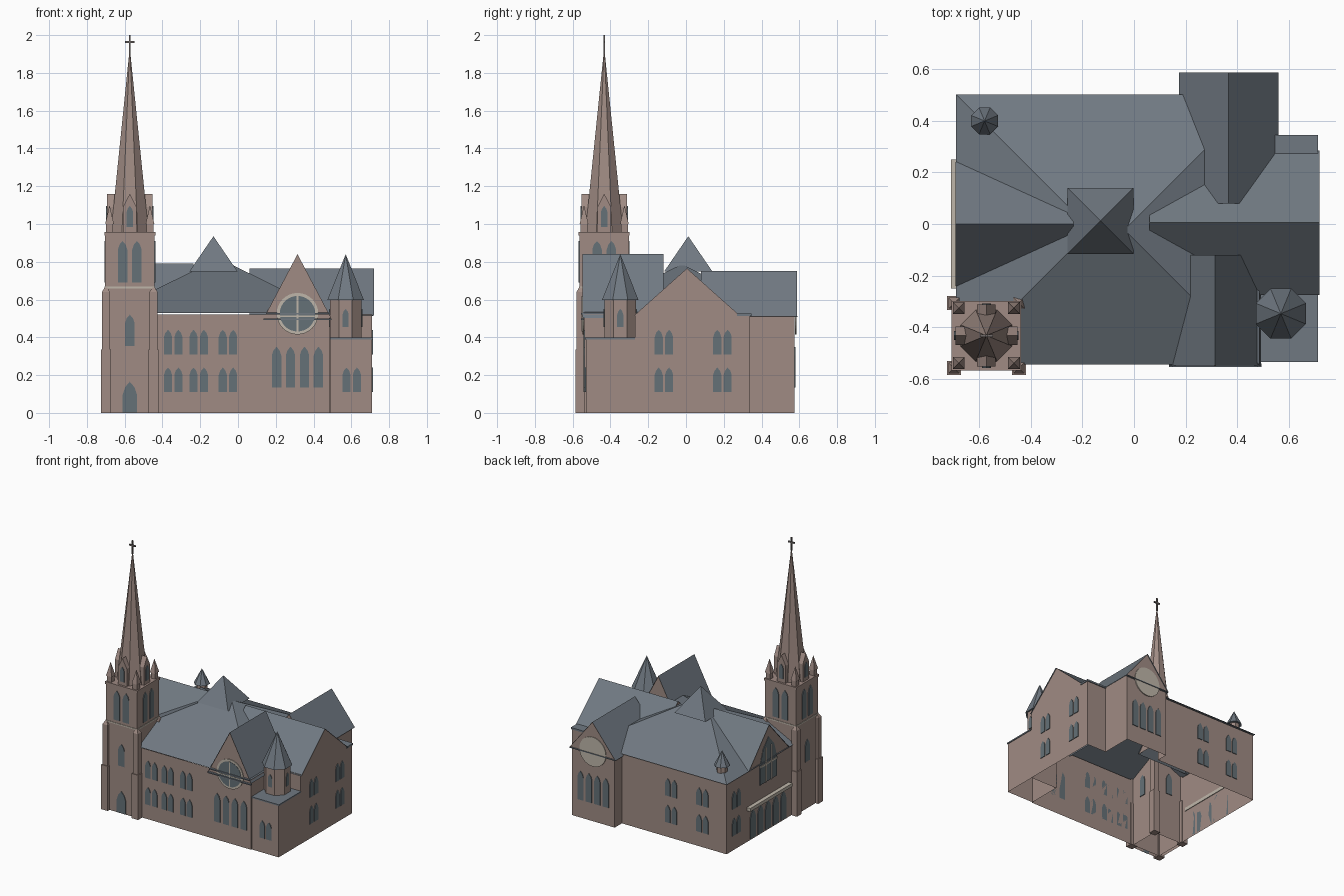
import bpy, bmesh
from math import sin, cos, pi, radians
from mathutils import Matrix, Vector

cube = bpy.data.objects.get("Cube")
if cube:
    bpy.data.objects.remove(cube, do_unlink=True)


def material(name, rgb):
    m = bpy.data.materials.new(name)
    m.use_nodes = True
    m.diffuse_color = (*rgb, 1)
    m.node_tree.nodes["Principled BSDF"].inputs["Base Color"].default_value = (*rgb, 1)
    return m


STONE = material("brown stone", (0.35, 0.26, 0.23))
SLATE = material("slate roof", (0.162, 0.19, 0.222))
GLASS = material("blue grey glass", (0.13, 0.165, 0.185))
TRIM = material("pale trim", (0.52, 0.47, 0.40))
METAL = material("grey metal", (0.17, 0.15, 0.145))


def finish(name, bm, *mats, recalc=True):
    if recalc:
        bmesh.ops.recalc_face_normals(bm, faces=bm.faces)
    mesh = bpy.data.meshes.new(name)
    bm.to_mesh(mesh)
    bm.free()
    for m in mats:
        mesh.materials.append(m)
    ob = bpy.data.objects.new(name, mesh)
    bpy.context.scene.collection.objects.link(ob)
    return ob


def add_box(bm, x, y, z, open_bottom=False):
    """Box from three (low, high) ranges."""
    lo, hi = Vector((x[0], y[0], z[0])), Vector((x[1], y[1], z[1]))
    mat = Matrix.Translation((lo + hi) / 2) @ Matrix.Diagonal((*(hi - lo), 1))
    verts = bmesh.ops.create_cube(bm, size=1, matrix=mat)["verts"]
    if open_bottom:
        faces = {f for v in verts for f in v.link_faces}
        base = [f for f in faces if f.calc_center_median().z < z[0] + 1e-5]
        bmesh.ops.delete(bm, geom=base, context='FACES_ONLY')


def box(name, mat, x, y, z, open_bottom=False):
    bm = bmesh.new()
    add_box(bm, x, y, z, open_bottom)
    return finish(name, bm, mat)


def add_cone(bm, c, n, r1, r2, z0, z1):
    """Prism or pyramid whose flat sides face the axes; r is to the flats."""
    k = 1 / cos(pi / n)
    mat = Matrix.Translation((c[0], c[1], (z0 + z1) / 2)) @ Matrix.Rotation(pi / n, 4, 'Z')
    bmesh.ops.create_cone(bm, cap_ends=True, segments=n, radius1=r1 * k, radius2=r2 * k,
                          depth=z1 - z0, matrix=mat)


def cone(name, mat, *args):
    bm = bmesh.new()
    add_cone(bm, *args)
    return finish(name, bm, mat)


def add_plate(bm, c, angle, outline, depth=0.005):
    """Thin plate on a wall facing the angle; outline is in (across, up)."""
    n, t = Vector((cos(angle), sin(angle), 0)), Vector((-sin(angle), cos(angle), 0))
    base = Vector((c[0], c[1], 0))
    f = bm.faces.new([bm.verts.new(base + t * u + Vector((0, 0, z))) for u, z in outline])
    top = bmesh.ops.extrude_face_region(bm, geom=[f])["geom"]
    bmesh.ops.translate(bm, vec=n * depth, verts=[v for v in top if isinstance(v, bmesh.types.BMVert)])


def arch(w, z0, z1):
    h, s = w * 0.9, w / 2
    return [(-s, z0), (s, z0), (s, z1 - h), (s * 0.65, z1 - h * 0.42), (0, z1),
            (-s * 0.65, z1 - h * 0.42), (-s, z1 - h)]


def windows(name, angle, places, w, *levels):
    bm = bmesh.new()
    for c in places:
        for z0, z1 in levels:
            add_plate(bm, c, angle, arch(w, z0, z1))
    return finish(name, bm, GLASS)


def gable(name, axis, mid, half, eave, ridge, lo, hi):
    """Pitched roof along an axis, with stone gable ends set just inside."""
    def p(along, across, z):
        return (along, across, z) if axis == 'X' else (across, along, z)
    bm = bmesh.new()
    for s in (-1, 1):
        bm.faces.new([bm.verts.new(p(a, mid + s * o, z)) for a, o, z in
                      ((lo, half, eave), (hi, half, eave), (hi, 0, ridge), (lo, 0, ridge))])
    for a in (lo + 0.008, hi - 0.008):
        f = bm.faces.new([bm.verts.new(p(a, mid + o, z)) for o, z in
                          ((-half, eave), (half, eave), (0, ridge))])
        f.material_index = 1
    return finish(name, bm, SLATE, STONE)


FRONT, RIGHT, BACK, LEFT = -pi / 2, 0, pi / 2, pi
SIDES = (FRONT, RIGHT, BACK, LEFT)

# Walls of the hall, open above and below
bm = bmesh.new()
plan = [(-.68, -.537), (.485, -.537), (.485, -.27), (.71, -.27), (.71, .34),
        (.545, .34), (.545, .575), (.19, .575), (.19, .49), (-.68, .49)]
rings = [[bm.verts.new((x, y, z)) for x, y in plan] for z in (0, .522)]
for i in range(len(plan)):
    j = (i + 1) % len(plan)
    bm.faces.new((rings[0][i], rings[0][j], rings[1][j], rings[1][i]))
finish("hall_walls", bm, STONE)

# Hipped main roof
bm = bmesh.new()
x0, x1, y0, y1, eave = -.69, .487, -.546, .502, .528
run, mid = (y1 - y0) / 2, (y0 + y1) / 2
a, b, c, d = [bm.verts.new((x, y, eave)) for x, y in ((x0, y0), (x1, y0), (x1, y1), (x0, y1))]
e, f = [bm.verts.new((x, mid, .787)) for x in (x0 + run, x1 - run)]
for face in ((a, b, f, e), (b, c, f), (c, d, e, f), (d, a, e)):
    bm.faces.new(face)
finish("main_roof", bm, SLATE)

# Cross gables, roof cap and small roof spire
gable("front_gable", 'Y', .315, .178, .503, .84, -.549, -.12)
gable("back_gable", 'Y', .3675, .1925, .51, .75, .08, .588)
gable("right_gable", 'X', .005, .28, .515, .765, .06, .72)
gable("left_gable", 'X', 0, .24, .53, .79, -.692, -.235)
cone("roof_cap", SLATE, (-.13, .012), 4, .128, 0, .748, .935)
cone("small_spire_base", STONE, (-.58, .4), 8, .035, .035, .55, .62)
cone("small_spire", SLATE, (-.58, .4), 8, .052, 0, .61, .72)
box("back_corner_roof", SLATE, (.545, .715), (.27, .346), (.512, .525))

# Corner block with its turret
box("corner_block", STONE, (.486, .709), (-.53, -.271), (0, .39), True)
box("corner_block_roof", SLATE, (.486, .714), (-.535, -.27), (.388, .398))
TURRET = (.57, -.348)
cone("turret", STONE, TURRET, 8, .084, .084, .395, .6)
cone("turret_roof", SLATE, TURRET, 8, .097, 0, .597, .84)
for i in range(8):
    ang = i * pi / 4
    spot = (TURRET[0] + .083 * cos(ang), TURRET[1] + .083 * sin(ang))
    if i % 2 == 0:
        windows("turret_window", ang, [spot], .032, (.455, .55))

# Hall windows
LOW, HIGH, TALL = (.11, .24), (.31, .44), (.135, .35)
def pairs(*centres):
    return [m + s * .0275 for m in centres for s in (-1, 1)]
windows("front_windows", FRONT, [(x, -.537) for x in pairs(-.343, -.208, -.053)], .043, LOW, HIGH)
windows("front_tall_windows", FRONT, [(.315 + i * .074, -.537) for i in (-1.5, -.5, .5, 1.5)], .05, TALL)
windows("corner_windows", FRONT, [(x, -.53) for x in pairs(.602)], .043, LOW)
windows("right_windows", RIGHT, [(.71, y) for y in pairs(-.117, .193)], .043, LOW, HIGH)
windows("back_windows", BACK, [(x, .49) for x in pairs(-.22, -.48)], .043, LOW, HIGH)
windows("back_tall_windows", BACK, [(.3675 + i * .07, .575) for i in (-1.5, -.5, .5, 1.5)], .05, TALL)
windows("left_windows", LEFT, [(-.68, y) for y in pairs(.375)], .043, LOW, HIGH)

# Left entrance and its great window
windows("entrance_doors", LEFT, [(-.68, i * .09) for i in range(-2, 3)], .065, (.01, .22))
box("entrance_canopy", TRIM, (-.71, -.675), (-.25, .25), (.235, .26))
windows("great_window", LEFT, [(-.682, 0)], .2, (.37, .7))
bm = bmesh.new()
for y in (-.035, .035):
    add_box(bm, (-.692, -.682), (y - .005, y + .005), (.37, .63))
add_box(bm, (-.692, -.682), (-.1, .1), (.5, .512))
finish("great_window_bars", bm, TRIM)

# Round windows in the front and back gables
def disc(r, cz, n=32):
    return [(r * cos(2 * pi * i / n), cz + r * sin(2 * pi * i / n)) for i in range(n)]
for name, mat, r, dep in (("rose_ring", TRIM, .11, .006), ("rose_glass", GLASS, .094, .008)):
    bm = bmesh.new()
    add_plate(bm, (.315, -.541), FRONT, disc(r, .525), dep)
    finish(name, bm, mat)
bm = bmesh.new()
add_box(bm, (.311, .319), (-.552, -.545), (.43, .62))
add_box(bm, (.22, .41), (-.552, -.545), (.508, .515))
finish("rose_bars", bm, TRIM)
bm = bmesh.new()
for z, h in ((.495, .18), (.526, .165)):
    add_box(bm, (.315 - h, .315 + h), (-.556, -.541), (z - .004, z + .004))
add_box(bm, (.178, .557), (.575, .589), (.508, .514))
finish("gable_rails", bm, SLATE)
bm = bmesh.new()
add_plate(bm, (.3675, .577), BACK, disc(.11, .525), .007)
finish("back_round_panel", bm, TRIM)

# Tower with stepped corner buttresses
TX, TY = -.573, -.433
def around(r):
    return [(sx * r, sy * r) for sx in (-1, 1) for sy in (-1, 1)]
def tower_box(name, mat, half, z, open_bottom=False):
    box(name, mat, (TX - half, TX + half), (TY - half, TY + half), z, open_bottom)
tower_box("tower", STONE, .13, (0, .955), True)
tower_box("tower_belt", TRIM, .133, (.658, .668))
tower_box("tower_cornice", STONE, .135, (.94, .957))
bm = bmesh.new()
for dx, dy in around(.126):
    add_cone(bm, (TX + dx, TY + dy), 4, .027, .027, 0, .335)
    add_cone(bm, (TX + dx, TY + dy), 4, .021, .021, .335, .64)
    add_cone(bm, (TX + dx, TY + dy), 4, .021, .003, .64, .67)
finish("tower_buttresses", bm, STONE)
for ang in SIDES:
    n, t = Vector((cos(ang), sin(ang))), Vector((-sin(ang), cos(ang)))
    wall = Vector((TX, TY)) + n * .13
    windows("belfry_windows", ang, [wall + t * s * .038 for s in (-1, 1)], .05, (.69, .91))
    windows("tower_window", ang, [wall], .052, (.355, .52))
windows("tower_door", FRONT, [(TX, TY - .13)], .075, (.002, .165))

# Spire, its gabled dormers and corner pinnacles
cone("spire", STONE, (TX, TY), 8, .1, .002, .955, 1.915)
for ang in SIDES:
    n = Vector((cos(ang), sin(ang)))
    bm = bmesh.new()
    add_plate(bm, Vector((TX, TY)) + n * .04, ang,
              [(-.036, .955), (.036, .955), (.036, 1.09), (0, 1.16), (-.036, 1.09)], .08)
    finish("spire_dormer", bm, STONE)
    windows("dormer_window", ang, [Vector((TX, TY)) + n * .12], .034, (.985, 1.095))
bm = bmesh.new()
for dx, dy in around(.107):
    add_cone(bm, (TX + dx, TY + dy), 4, .018, .018, .955, 1.0)
    add_cone(bm, (TX + dx, TY + dy), 4, .023, 0, 1.0, 1.1)
finish("pinnacles", bm, STONE)

# Cross on top
bm = bmesh.new()
add_box(bm, (TX - .005, TX + .005), (TY - .005, TY + .005), (1.9, 2.0))
add_box(bm, (TX - .025, TX + .025), (TY - .005, TY + .005), (1.958, 1.968))
finish("cross", bm, METAL)
